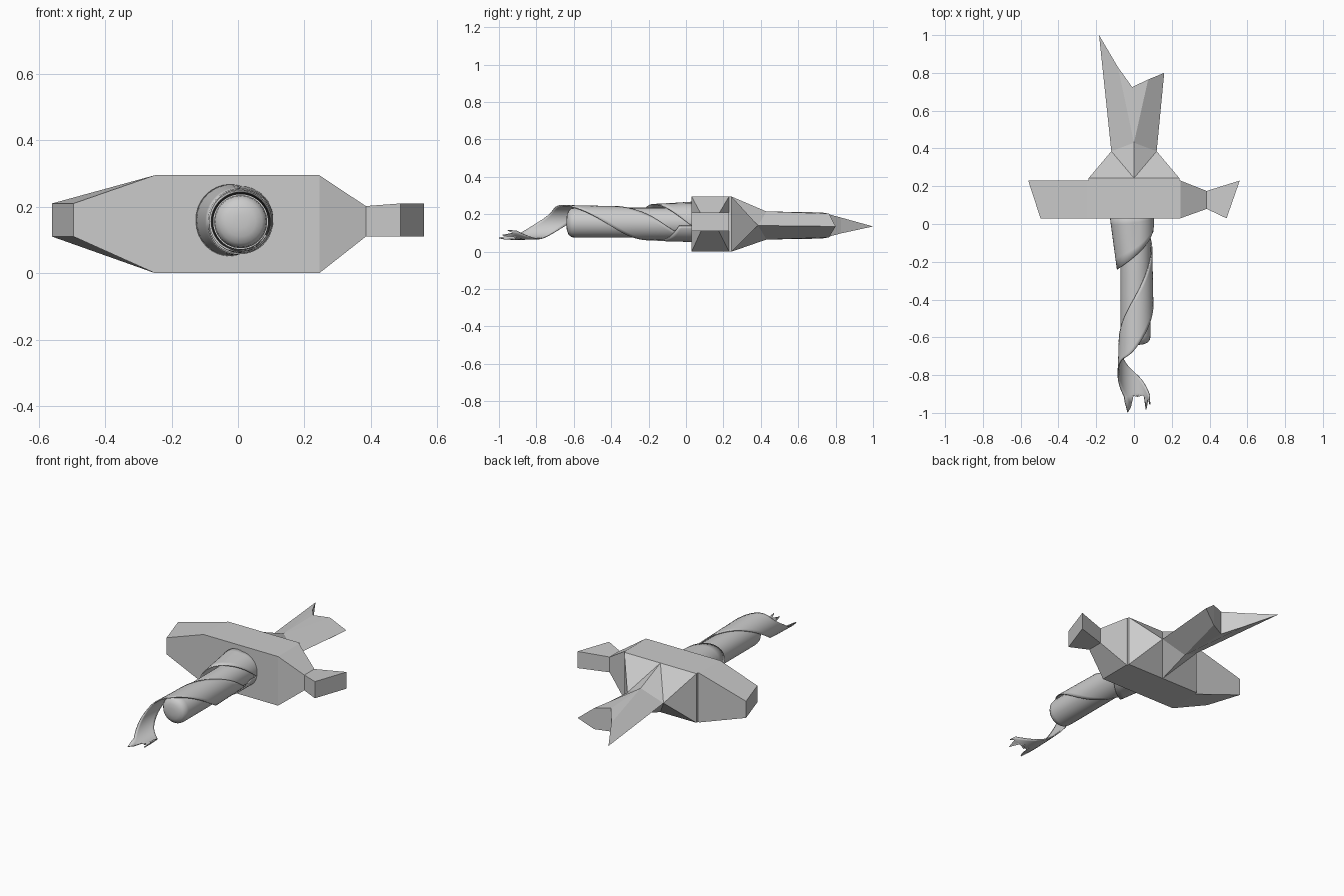
import bpy, bmesh, math

cube = bpy.data.objects.get("Cube")
if cube:
    bpy.data.objects.remove(cube)

grey = bpy.data.materials.new("plain grey")
grey.use_nodes = True
grey.diffuse_color = (0.6, 0.6, 0.6, 1)
grey.node_tree.nodes["Principled BSDF"].inputs["Base Color"].default_value = (0.6, 0.6, 0.6, 1)

GRIP_X, GRIP_Z, MID_Z = 0.008, 0.155, 0.14


def make(name, verts, faces, smooth=False):
    me = bpy.data.meshes.new(name)
    me.from_pydata(verts, [], faces)
    bm = bmesh.new()
    bm.from_mesh(me)
    bmesh.ops.recalc_face_normals(bm, faces=bm.faces)
    bm.to_mesh(me)
    bm.free()
    me.materials.append(grey)
    ob = bpy.data.objects.new(name, me)
    bpy.context.collection.objects.link(ob)
    if smooth:
        bpy.ops.object.select_all(action='DESELECT')
        ob.select_set(True)
        bpy.context.view_layer.objects.active = ob
        bpy.ops.object.shade_smooth_by_angle(angle=math.radians(35))
    return ob


def loft(name, rings, smooth=False):
    """Closed rings joined in sequence and capped at both ends."""
    n = len(rings[0])
    verts = [p for ring in rings for p in ring]
    faces = [(i * n + k, i * n + (k + 1) % n, (i + 1) * n + (k + 1) % n, (i + 1) * n + k)
             for i in range(len(rings) - 1) for k in range(n)]
    faces += [tuple(range(n)), tuple(range(len(verts) - n, len(verts)))]
    return make(name, verts, faces, smooth)


# Crossguard: front x, back x, y range, z range for each section
sections = [(-0.495, -0.56, 0.03, 0.23, 0.11, 0.21),
            (-0.25, -0.25, 0.03, 0.23, 0, 0.295),
            (0.245, 0.245, 0.03, 0.23, 0, 0.295),
            (0.385, 0.385, 0.08, 0.175, 0.11, 0.202),
            (0.49, 0.56, 0.03, 0.23, 0.11, 0.21)]
loft("crossguard", [[(xf, y0, z0), (xb, y1, z0), (xb, y1, z1), (xf, y0, z1)]
                    for xf, xb, y0, y1, z0, z1 in sections])

# Collar: box slice, then facets narrowing to the blade root
collar_v, collar_f = [], []
for y in (0.22, 0.243):
    collar_v += [(-0.24, y, 0), (0, y, 0), (0.24, y, 0),
                 (0.24, y, 0.295), (0, y, 0.295), (-0.24, y, 0.295)]
collar_v += [(0.12, 0.385, MID_Z), (-0.12, 0.385, MID_Z), (0, 0.43, 0.215), (0, 0.43, 0.065)]
collar_f = [(k, (k + 1) % 6, (k + 1) % 6 + 6, k + 6) for k in range(6)]
collar_f += [tuple(range(6)), (8, 9, 12), (6, 11, 13), (9, 10, 12), (10, 11, 13),
             (7, 8, 12), (6, 7, 13), (10, 12, 14), (10, 13, 14),
             (7, 12, 15), (7, 13, 15), (12, 14, 15), (13, 14, 15)]
make("blade_collar", collar_v, collar_f)

# Broken blade: upper outline mirrored through the middle height
rim = [(-0.12, 0.385, MID_Z), (0.12, 0.385, MID_Z), (-0.185, 1.0, 0.135), (0.16, 0.8, 0.135)]
upper = [(0, 0.43, 0.215), (-0.085, 0.83, 0.182), (-0.01, 0.725, 0.21), (0.075, 0.765, 0.203)]
lower = [(x, y, 2 * MID_Z - z) for x, y, z in upper]
blade_f = []
for s in (4, 8):
    blade_f += [(0, s, s + 1, 2), (s, s + 2, s + 1), (s, s + 3, s + 2), (s, 1, 3, s + 3)]
blade_f += [(2, 5, 9), (5, 6, 10, 9), (6, 7, 11, 10), (7, 3, 11), (0, 4, 8), (1, 4, 8)]
make("broken_blade", rim + upper + lower, blade_f)


# Grip: round rod with a shallow domed end
def circle(y, r, n=24):
    return [(GRIP_X + r * math.cos(2 * math.pi * k / n), y,
             GRIP_Z + r * math.sin(2 * math.pi * k / n)) for k in range(n)]


loft("grip", [circle(y, r) for y, r in
              [(0.05, 0.08), (-0.59, 0.08), (-0.612, 0.077), (-0.627, 0.065),
               (-0.636, 0.045), (-0.64, 0.02)]], True)


# Cloth sheets, laid out as angle from the top (towards -x) against length
def wrap_point(angle, y, r, cx=GRIP_X):
    a = math.radians(angle)
    return (cx - r * math.sin(a), y, GRIP_Z + r * math.cos(a))


def along(points, t):
    s = t * (len(points) - 1)
    i = min(int(s), len(points) - 2)
    p0, p1 = points[max(i - 1, 0)], points[i]
    p2, p3 = points[i + 1], points[min(i + 2, len(points) - 1)]
    f = s - i
    return [0.5 * (2 * b + (c - a) * f + (2 * a - 5 * b + 4 * c - d) * f * f
                   + (3 * b - a - 3 * c + d) * f ** 3)
            for a, b, c, d in zip(p0, p1, p2, p3)]


def sheet(name, rows, thickness):
    n = len(rows[0])
    verts = [p for row in rows for p in row]
    faces = [(i * n + k, i * n + k + 1, (i + 1) * n + k + 1, (i + 1) * n + k)
             for i in range(len(rows) - 1) for k in range(n - 1)]
    ob = make(name, verts, faces, True)
    mod = ob.modifiers.new("cloth thickness", 'SOLIDIFY')
    mod.thickness = thickness
    mod.offset = 0
    return ob


# Spiral wrap whose loose end runs past the grip and ends in torn points
front = [(-250, 0), (-160, -0.25), (-90, -0.43), (0, -0.66), (60, -0.73), (100, -0.82), (142, -0.92)]
back = [(-167, 0.03), (-77, -0.16), (-7, -0.36), (83, -0.6), (140, -0.73), (200, -0.82), (242, -0.91)]
torn = [-0.02, -0.08, -0.05, 0.03, 0.0, 0.035, 0.01, -0.07, -0.01, -0.045]
rows = []
STEPS, COLS = 60, len(torn)
for i in range(STEPS + 1):
    f, b = along(front, i / STEPS), along(back, i / STEPS)
    row = []
    for k in range(COLS):
        u = k / (COLS - 1)
        y = f[1] + (b[1] - f[1]) * u
        if i == STEPS:
            y += torn[k]
        row.append(wrap_point(f[0] + (b[0] - f[0]) * u, y, 0.092 - 0.006 * u))
    rows.append(row)
sheet("spiral_wrap", rows, 0.006)

# Flared wrap against the guard, with a slanted front edge
rows = []
for i in range(41):
    angle = -100 + 360 * i / 40
    edge = 0.03 - 0.27 * math.sin(math.pi / 2 * min(1, (angle + 100) / 190))
    edge += max(0, angle - 90) * 0.0012
    row = []
    for k in range(6):
        u = k / 5
        y = edge + (0.05 - edge) * u
        flare = max(0, (y + 0.25) / 0.3)
        side = max(0, math.sin(math.radians(angle)))
        top = max(0, math.cos(math.radians(angle)))
        row.append(wrap_point(angle, y, 0.095 + flare * (0.04 * side + 0.01 * top)))
    rows.append(row)
sheet("flared_wrap", rows, 0.005)
